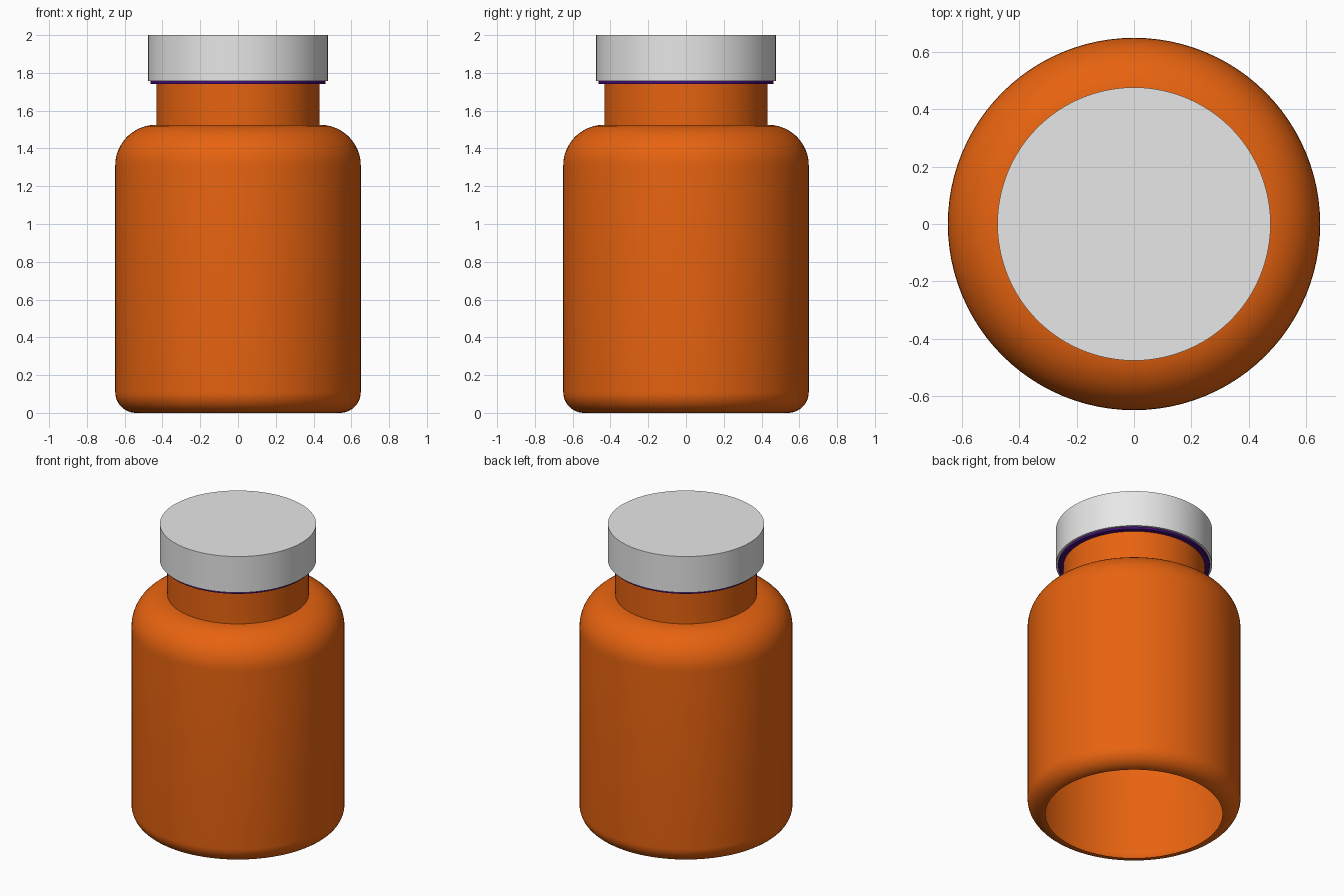
import bpy
import bmesh
from math import sin, cos, pi, radians

cube = bpy.data.objects.get("Cube")
if cube:
    bpy.data.objects.remove(cube, do_unlink=True)

SEGMENTS = 96


def material(name, color):
    mat = bpy.data.materials.new(name)
    mat.use_nodes = True
    mat.diffuse_color = (*color, 1)
    mat.node_tree.nodes["Principled BSDF"].inputs["Base Color"].default_value = (*color, 1)
    return mat


def fillet(cx, cz, radius, start, end, steps=12):
    """Arc points (radius, height) between two angles in degrees."""
    angles = [radians(start + (end - start) * i / steps) for i in range(steps + 1)]
    return [(cx + radius * cos(a), cz + radius * sin(a)) for a in angles]


def lathe(name, profile, mat, cap_bottom=False, cap_top=False):
    """Revolve a bottom-to-top profile about z, with optional end discs."""
    bm = bmesh.new()
    rings = []
    for r, z in profile:
        rings.append([bm.verts.new((r * cos(2 * pi * i / SEGMENTS),
                                    r * sin(2 * pi * i / SEGMENTS), z))
                      for i in range(SEGMENTS)])
    for low, high in zip(rings, rings[1:]):
        for i in range(SEGMENTS):
            j = (i + 1) % SEGMENTS
            bm.faces.new((low[i], low[j], high[j], high[i]))
    if cap_bottom:
        bm.faces.new(rings[0][::-1])
    if cap_top:
        bm.faces.new(rings[-1])
    mesh = bpy.data.meshes.new(name)
    bm.to_mesh(mesh)
    bm.free()
    mesh.materials.append(mat)
    obj = bpy.data.objects.new(name, mesh)
    bpy.context.collection.objects.link(obj)
    bpy.ops.object.select_all(action='DESELECT')
    obj.select_set(True)
    bpy.context.view_layer.objects.active = obj
    bpy.ops.object.shade_smooth_by_angle(angle=radians(30))
    return obj


orange = material("amber orange", (0.8, 0.125, 0.005))
white = material("cap white", (0.8, 0.8, 0.8))
purple = material("liner purple", (0.06, 0.004, 0.18))

# Bottle shell: open base, rounded foot, straight wall, round shoulder, neck
shell = (fillet(0.54, 0.11, 0.11, -90, 0)
         + fillet(0.435, 1.31, 0.215, 0, 90)
         + [(0.432, 1.525), (0.432, 1.745)])
lathe("bottle", shell, orange)

# Sealing liner between neck and cap
lathe("liner", [(0.463, 1.742), (0.463, 1.76)], purple, True, True)

# Screw cap
lathe("cap", [(0.477, 1.757), (0.477, 2.0)], white, True, True)
